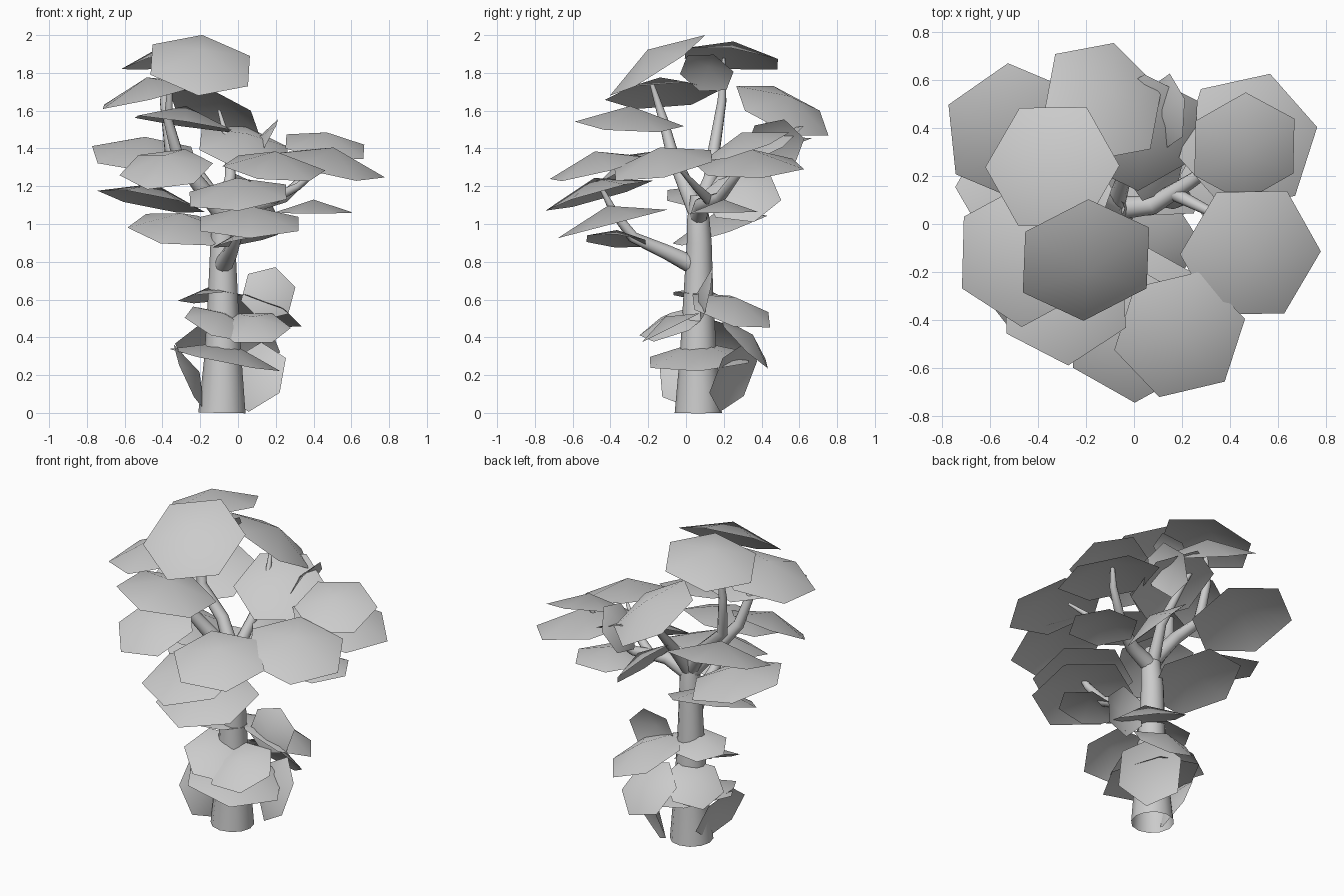
import bpy, math
from mathutils import Vector


def limb(name, points, sides=3):
    """Tapered round tube through (x, y, z, radius) points."""
    cu = bpy.data.curves.new(name, 'CURVE')
    cu.dimensions = '3D'
    cu.bevel_depth = 1.0
    cu.bevel_resolution = sides
    sp = cu.splines.new('POLY')
    sp.points.add(len(points) - 1)
    for p, (x, y, z, r) in zip(sp.points, points):
        p.co = (x, y, z, 1)
        p.radius = r
    sp.use_smooth = True
    ob = bpy.data.objects.new(name, cu)
    bpy.context.collection.objects.link(ob)


def leaf(name, x, y, z, r, sx, sy, rot):
    """Domed hexagon; (x, y, z) is the rim centre, sx, sy its slopes along x and y."""
    q = Vector((0, 0, 1)).rotation_difference(Vector((-sx, -sy, 1)))
    c = Vector((x, y, z))
    verts = [c + q @ Vector((0, 0, 0.33 * r))]
    for i in range(6):
        a = math.radians(rot + 60 * i)
        verts.append(c + q @ Vector((r * math.cos(a), r * math.sin(a), 0)))
    faces = [(0, i + 1, (i + 1) % 6 + 1) for i in range(6)]
    me = bpy.data.meshes.new(name)
    me.from_pydata(verts, [], faces)
    me.polygons.foreach_set("use_smooth", [True] * 6)
    ob = bpy.data.objects.new(name, me)
    bpy.context.collection.objects.link(ob)


# trunk and branches
limb("trunk", [(-.085, .065, 0, .125), (-.08, .065, .3, .098), (-.08, .065, .6, .08),
               (-.08, .07, .9, .066), (-.075, .065, 1.02, .06), (-.08, .065, 1.15, .04)], 4)
limb("front_branch", [(-.08, .04, .78, .05), (-.04, -.1, .85, .04),
                      (-.01, -.28, .93, .03), (.03, -.38, 1.06, .022), (.06, -.47, 1.23, .008)])
limb("right_branch", [(-.08, .065, 1.03, .05), (.08, .08, 1.1, .04),
                      (.24, .18, 1.14, .03), (.4, .29, 1.29, .022), (.44, .33, 1.42, .01)])
limb("right_twig", [(.16, .13, 1.12, .03), (.32, .05, 1.2, .02), (.45, -.05, 1.31, .008)])
limb("left_branch", [(-.08, .065, 1.05, .05), (-.2, 0, 1.2, .042),
                     (-.32, -.07, 1.36, .033), (-.37, -.12, 1.55, .025), (-.36, -.18, 1.74, .012)])
limb("upper_branch", [(-.09, .07, 1.08, .045), (-.2, .13, 1.24, .038),
                      (-.36, .15, 1.4, .032), (-.39, .19, 1.65, .024), (-.37, .2, 1.88, .008)])
limb("back_branch", [(-.08, .07, 1.05, .04), (-.04, .2, 1.25, .03),
                     (-.05, .36, 1.42, .02), (-.1, .48, 1.6, .008)])

# upper crown leaves: x, y, z, radius, slope x, slope y, rotation
upper = [
    (-.34, .24, 1.875, .285, .2, -.12, 0),
    (-.2, -.15, 1.84, .3, -.14, .64, 30),
    (-.13, .51, 1.6, .28, -.45, -.45, 15),
    (-.46, -.13, 1.68, .3, .24, .07, 28),
    (-.29, -.3, 1.53, .29, -.15, -.05, 33),
    (-.2, .11, 1.8, .15, 1.0, -.3, 10),
    (.46, .32, 1.41, .24, -.14, .33, 30),
    (.475, .34, 1.3, .3, -.2, .03, 12),
    (.485, -.12, 1.31, .3, -.22, .2, 0),
    (.14, .47, 1.42, .16, 1.8, .1, 20),
    (.03, .38, 1.4, .27, -.25, .5, 30),
    (-.495, .38, 1.365, .305, -.04, .31, 36),
]
# lower crown leaves
lower = [
    (.19, -.46, 1.295, .28, -.1, .25, 13),
    (0, -.46, 1.15, .295, .08, .28, 30),
    (.06, -.39, 1.0, .3, 0, .26, 30),
    (.04, -.37, .91, .18, .2, -.08, 0),
    (-.38, -.28, 1.29, .25, .1, .48, 5),
    (-.46, .15, 1.12, .29, -.2, -.13, 0),
    (-.31, .18, .97, .28, -.1, .33, 10),
    (.4, .2, 1.06, .21, 0, .02, 0),
    (.08, .3, 1.15, .21, -1.0, .1, 15),
]
# leaf skirt around the lower trunk
skirt = [
    (-.07, .07, .28, .3, -.2, .05, 0),
    (.08, -.08, .45, .2, 0, .5, 0),
    (-.1, -.06, .47, .2, -.35, .4, 20),
    (.11, .24, .54, .24, -.35, -.28, 5),
    (.16, .11, .63, .15, -.5, 5, 20),
    (-.15, .08, .61, .17, .1, -.15, 0),
    (-.18, .18, .41, .18, .5, -.4, 25),
    (.09, .25, .19, .2, 1.3, 2.0, 0),
    (-.26, .03, .19, .19, -2.2, .3, 0),
    (.04, .31, .37, .19, -.2, -1.0, 10),
]
for part, rows in (("upper_leaf", upper), ("lower_leaf", lower), ("skirt_leaf", skirt)):
    for i, row in enumerate(rows):
        leaf(f"{part}_{i + 1}", *row)
